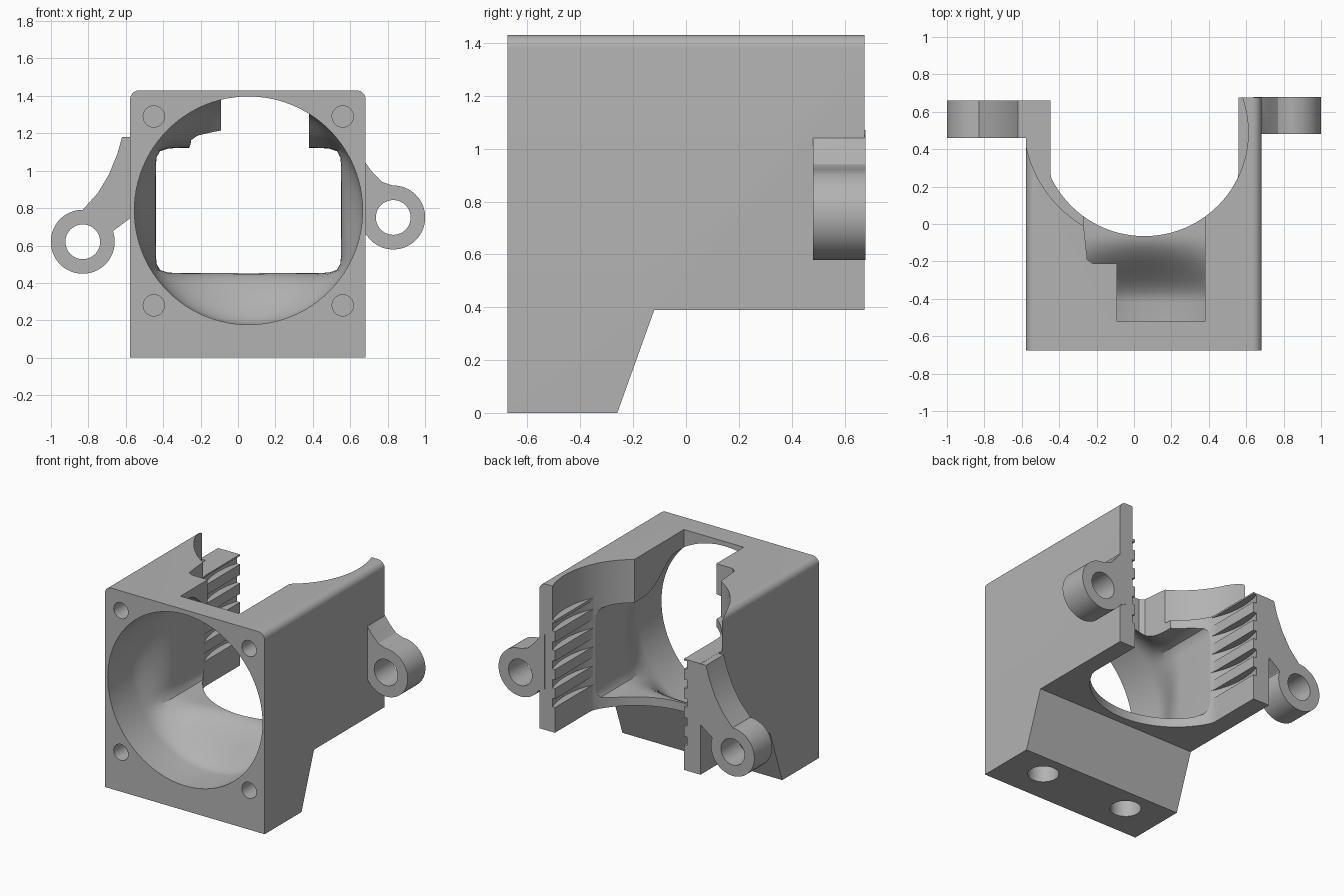
import bpy, bmesh
from math import sin, cos, pi, radians
from mathutils import Vector

if "Cube" in bpy.data.objects:
    bpy.data.objects.remove(bpy.data.objects["Cube"])

grey = bpy.data.materials.new("plain_grey")
grey.use_nodes = True
grey.diffuse_color = (0.45, 0.45, 0.45, 1)
grey.node_tree.nodes["Principled BSDF"].inputs["Base Color"].default_value = (0.45, 0.45, 0.45, 1)


def finish(name, bm):
    bmesh.ops.recalc_face_normals(bm, faces=bm.faces)
    mesh = bpy.data.meshes.new(name)
    bm.to_mesh(mesh)
    bm.free()
    mesh.materials.append(grey)
    ob = bpy.data.objects.new(name, mesh)
    bpy.context.collection.objects.link(ob)
    return ob


def loft(name, rings):
    """Skin a list of equal-length point rings and cap both ends."""
    bm = bmesh.new()
    rows = [[bm.verts.new(p) for p in ring] for ring in rings]
    n = len(rows[0])
    for a, b in zip(rows, rows[1:]):
        for i in range(n):
            j = (i + 1) % n
            bm.faces.new((a[i], a[j], b[j], b[i]))
    bm.faces.new(rows[0])
    bm.faces.new(rows[-1])
    return finish(name, bm)


def prism(name, pts, axis, lo, hi):
    """Extrude a 2D profile along x, y or z."""
    def place(p, d):
        return {"x": (d, *p), "y": (p[0], d, p[1]), "z": (*p, d)}[axis]
    return loft(name, [[place(p, d) for p in pts] for d in (lo, hi)])


def circle(cx, cy, r, n=64):
    return [(cx + r * cos(2 * pi * i / n), cy + r * sin(2 * pi * i / n)) for i in range(n)]


def box(name, x, y, z):
    return prism(name, [(x[0], y[0]), (x[1], y[0]), (x[1], y[1]), (x[0], y[1])], "z", *z)


def boolean(ob, tool, op="DIFFERENCE"):
    mod = ob.modifiers.new(op, "BOOLEAN")
    mod.operation, mod.solver, mod.object = op, "EXACT", tool
    bpy.context.view_layer.objects.active = ob
    bpy.ops.object.modifier_apply(modifier=mod.name)
    bpy.data.objects.remove(tool)


# Housing block with a sloped underside and rounded top edges
side = [(-0.675, 0), (-0.26, 0), (-0.12, 0.39), (0.675, 0.39), (0.675, 1.43), (-0.675, 1.43)]
housing = prism("duct_housing", side, "x", -0.577, 0.683)
bm = bmesh.new()
bm.from_mesh(housing.data)
long_edges = [e for e in bm.edges
              if all(v.co.z > 1.42 for v in e.verts)
              and abs(e.verts[0].co.x - e.verts[1].co.x) < 0.01]
bmesh.ops.bevel(bm, geom=long_edges, offset=0.05, segments=8, profile=0.5, affect="EDGES")
bm.to_mesh(housing.data)
bm.free()

# Mounting ears, joined to the side walls
right_web = [(0.64, 1.07), (0.683, 1.04), (0.72, 0.99), (0.77, 0.94), (0.83, 0.92),
             (0.83, 0.75), (0.74, 0.61), (0.683, 0.66), (0.64, 0.68)]
left_web = [(-0.52, 1.18), (-0.62, 1.18), (-0.645, 1.09), (-0.69, 0.98), (-0.75, 0.88),
            (-0.83, 0.792), (-0.83, 0.62), (-0.70, 0.6), (-0.665, 0.68), (-0.577, 0.745), (-0.52, 0.76)]
ears = ((right_web, (0.83, 0.75), 0.48, 0.68), (left_web, (-0.83, 0.62), 0.46, 0.66))
for web, (cx, cz), y0, y1 in ears:
    boolean(housing, prism("ear_web", web, "y", y0, y1), "UNION")
    boolean(housing, prism("ear_ring", circle(cx, cz, 0.171), "y", y0, y1), "UNION")

# Air duct: round inlet blending into a rounded rectangle
DX, DZ = 0.056, 0.787


def duct_ring(y, t):
    ring = []
    for i in range(96):
        a = 2 * pi * i / 96
        rect = (abs(cos(a) / 0.495) ** 14 + abs(sin(a) / 0.335) ** 14) ** (-1 / 14)
        r = 0.61 * (1 - t) + rect * t
        ring.append((DX + r * cos(a), y, DZ + r * sin(a)))
    return ring


steps = [i / 12 for i in range(13)]
rings = [duct_ring(-0.8, 0)]
rings += [duct_ring(-0.42 + 0.36 * s, s * s * (3 - 2 * s)) for s in steps]
rings.append(duct_ring(0.3, 1))
boolean(housing, loft("duct_cutter", rings))

# Vertical bore; the lower part has flat pads, with slots between the slats
bore = circle(DX, 0.49, 0.555, 96)
padded = [(min(max(x, -0.447), 0.56), y) for x, y in bore]
back = [(-0.45, 0.66), (0.56, 0.66), (0.56, 0.8), (-0.45, 0.8)]
boolean(housing, prism("padded_bore", padded, "z", 0.2, 1.25))
boolean(housing, prism("upper_bore", bore, "z", 1.19, 1.6))
for k in range(5):
    z = 0.57 + 0.135 * k
    boolean(housing, prism("slat_slot", bore, "z", z, z + 0.06))

# Wider clearance over the arm side, and the trimmed end of that wall
wide = [(min(x, 0.1), y) for x, y in circle(0.06, 0.55, 0.65, 96)]
boolean(housing, prism("clearance", wide, "z", 1.181, 1.6))
boolean(housing, box("wall_trim", (-0.8, 0), (0.661, 0.9), (0.2, 1.6)))

# Stepped notch through the roof
boolean(housing, box("roof_notch", (-0.09, 0.38), (-0.52, 0.3), (1.0, 1.6)))
step = [(-0.22, -0.212), (0.1, -0.212), (0.1, 0.2), (-0.27, 0.2), (-0.27, 0), (-0.25, -0.19)]
boolean(housing, prism("roof_step", step, "z", 1.0, 1.6))

# Screw holes: front corners, underside and ears
for x in (-0.45, 0.56):
    for z in (0.28, 1.29):
        boolean(housing, prism("front_hole", circle(x, z, 0.057, 32), "y", -0.8, -0.45))
for x in (-0.29, 0.40):
    boolean(housing, prism("base_hole", circle(x, -0.43, 0.1, 40), "z", -0.1, 0.15))
for _, (cx, cz), _, _ in ears:
    boolean(housing, prism("ear_hole", circle(cx, cz, 0.093, 40), "y", 0.3, 0.9))

# Smooth curved walls, keep the edges crisp
for ob in bpy.context.selected_objects:
    ob.select_set(False)
housing.select_set(True)
bpy.context.view_layer.objects.active = housing
bpy.ops.object.shade_smooth_by_angle(angle=radians(25))
